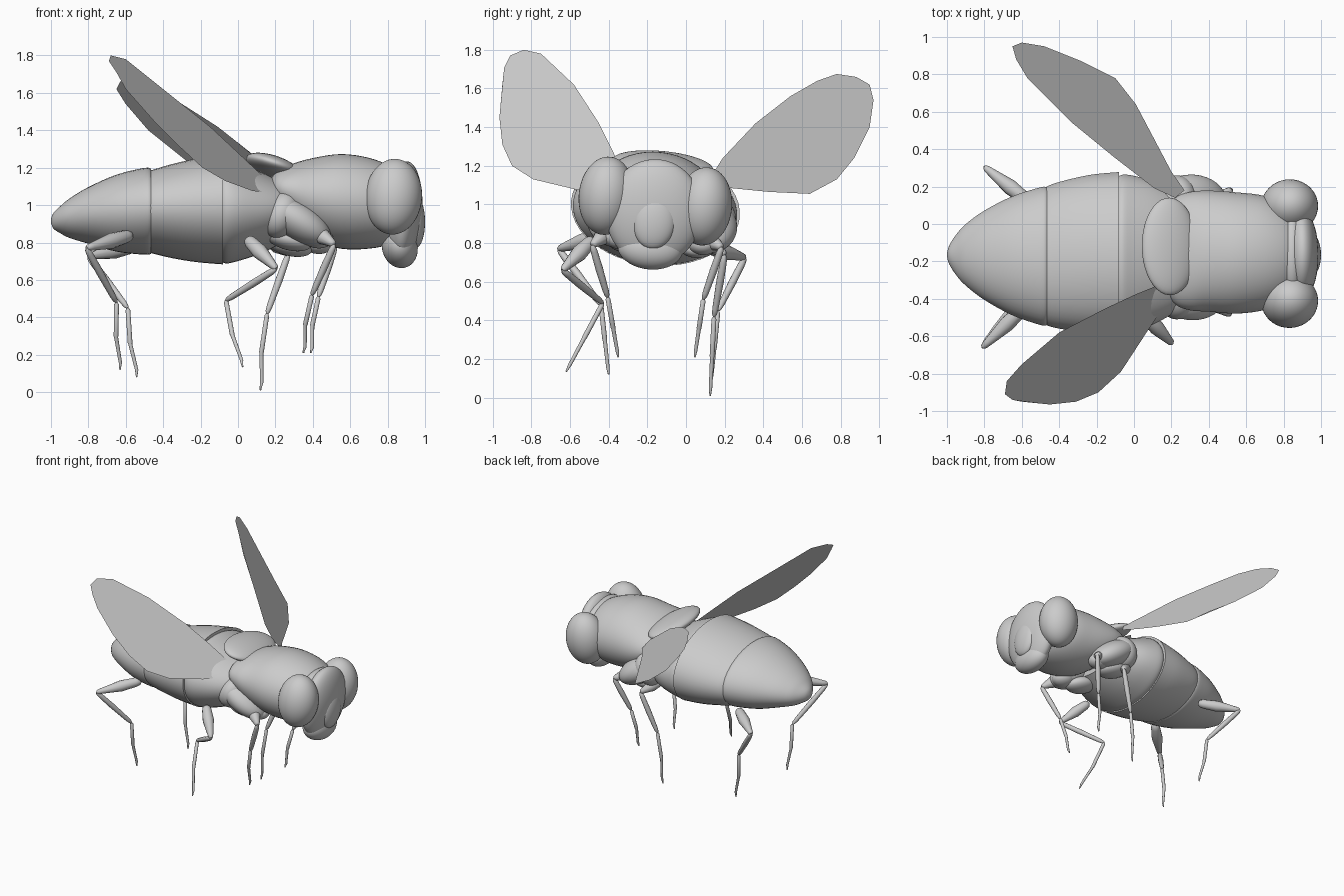
import bpy, bmesh, math
from mathutils import Vector, Euler

if "Cube" in bpy.data.objects:
    bpy.data.objects.remove(bpy.data.objects["Cube"])

ROLL = math.radians(-6)   # the whole insect leans slightly


def finish(bm, name, angle=40):
    bmesh.ops.recalc_face_normals(bm, faces=bm.faces)
    me = bpy.data.meshes.new(name)
    bm.to_mesh(me)
    bm.free()
    ob = bpy.data.objects.new(name, me)
    bpy.context.collection.objects.link(ob)
    bpy.ops.object.select_all(action='DESELECT')
    ob.select_set(True)
    bpy.context.view_layer.objects.active = ob
    bpy.ops.object.shade_smooth_by_angle(angle=math.radians(angle))
    return ob


def skin_rings(name, rings):
    """Bridge equal rings of points into a closed body."""
    bm = bmesh.new()
    vr = [[bm.verts.new(p) for p in r] for r in rings]
    n = len(vr[0])
    for a, b in zip(vr, vr[1:]):
        for i in range(n):
            j = (i + 1) % n
            bm.faces.new((a[i], a[j], b[j], b[i]))
    bm.faces.new(vr[0])
    bm.faces.new(vr[-1])
    return finish(bm, name)


def body(name, sections, n=48, sub=4):
    """Loft along x through ellipses (x, cy, cz, ry, rz), eased with Catmull-Rom."""
    s = [Vector(q) for q in sections]
    fine = []
    for k in range(len(s) - 1):
        p0, p1, p2, p3 = s[max(k - 1, 0)], s[k], s[k + 1], s[min(k + 2, len(s) - 1)]
        for m in range(sub):
            t = m / sub
            fine.append(0.5 * (2 * p1 + (p2 - p0) * t + (2 * p0 - 5 * p1 + 4 * p2 - p3) * t * t
                               + (3 * p1 - p0 - 3 * p2 + p3) * t ** 3))
    fine.append(s[-1])
    rings = []
    for x, cy, cz, ry, rz in fine:
        ring = []
        for i in range(n):
            a = 2 * math.pi * i / n
            v = Euler((ROLL, 0, 0)).to_matrix() @ Vector((0, ry * math.cos(a), rz * math.sin(a)))
            ring.append(v + Vector((x, cy, cz)))
        rings.append(ring)
    return skin_rings(name, rings)


def blob(name, loc, radii, rot=(0, 0, 0)):
    bm = bmesh.new()
    bmesh.ops.create_uvsphere(bm, u_segments=40, v_segments=24, radius=1)
    m = Euler([math.radians(r) for r in rot]).to_matrix()
    for v in bm.verts:
        v.co = m @ Vector(c * r for c, r in zip(v.co, radii)) + Vector(loc)
    return finish(bm, name, 60)


def tube(name, pts, radii, n=12):
    pts = [Vector(p) for p in pts]
    rings = []
    for i, (p, r) in enumerate(zip(pts, radii)):
        d = (pts[min(i + 1, len(pts) - 1)] - pts[max(i - 1, 0)]).normalized()
        u = d.cross(Vector((0.3, 1, 0.1))).normalized()
        w = d.cross(u)
        rings.append([p + r * (u * math.cos(2 * math.pi * k / n) + w * math.sin(2 * math.pi * k / n))
                      for k in range(n)])
    return skin_rings(name, rings)


def bone(name, a, b, r0, rm, r1):
    """Rounded, tapered leg segment."""
    a, b = Vector(a), Vector(b)
    ts = (0, .04, .12, .45, .88, .96, 1)
    rs = (r0 * .4, r0 * .8, r0, rm, r1, r1 * .8, r1 * .4)
    return tube(name, [a.lerp(b, t) for t in ts], rs)


# abdomen
body("abdomen_tip", [(-1.0, -.165, .915, .008, .006), (-.988, -.165, .916, .05, .04),
                     (-.95, -.165, .922, .11, .072), (-.9, -.165, .93, .165, .105),
                     (-.8, -.167, .945, .24, .15), (-.65, -.17, .957, .32, .204),
                     (-.5, -.172, .967, .37, .23), (-.465, -.172, .967, .37, .225)])
body("abdomen_middle", [(-.5, -.172, .965, .345, .21), (-.455, -.17, .965, .378, .222),
                        (-.35, -.165, .968, .405, .25), (-.22, -.16, .972, .427, .275),
                        (-.08, -.158, .977, .438, .292)])
body("abdomen_front", [(-.1, -.16, .97, .40, .26), (-.065, -.16, .97, .425, .28),
                       (0, -.16, .965, .42, .262), (.1, -.155, .96, .385, .225),
                       (.2, -.155, .96, .33, .18), (.3, -.155, .97, .25, .13)])

# thorax
body("thorax", [(.165, -.15, 1.07, .08, .03), (.18, -.15, 1.07, .2, .075), (.22, -.145, 1.065, .285, .12),
                (.3, -.145, 1.05, .318, .172), (.4, -.145, 1.03, .325, .22),
                (.55, -.155, 1.02, .325, .252), (.7, -.155, 1.01, .305, .242),
                (.82, -.16, 1.0, .25, .205), (.88, -.16, 1.0, .18, .15)])
blob("scutellum", (.19, -.12, 1.205), (.155, .262, .055), (-6, 18, -2))

# side plates and leg bases
for tag, y, z, s in (("left", -.37, .91, -1), ("right", .12, .88, 1)):
    blob(f"{tag}_side_plate", (.31, y, z + .01), (.21, .145, .10), (-6, 32, 0))
    blob(f"{tag}_rear_plate", (.23, y + s * .01, z + .04), (.10, .13, .13), (-6, 25, 0))
    blob(f"{tag}_middle_leg_base", (.27, y - s * .06, z - .09), (.13, .1, .06), (0, 15, 0))
    blob(f"{tag}_front_leg_base", (.42, y - s * .03, z - .08), (.09, .08, .06), (0, 10, 0))

# head
blob("left_eye", (.832, -.412, 1.045), (.152, .143, .203), (-6, 4, 0))
blob("right_eye", (.832, .095, .99), (.152, .143, .203), (-6, 4, 0))
blob("face", (.885, -.165, .96), (.10, .25, .275), (-6, 4, 0))
blob("mouth", (.865, -.185, .775), (.095, .17, .112), (-6, -15, 0))
blob("face_ridge", (.95, -.165, .91), (.05, .11, .14), (-6, 0, 0))
blob("crown", (.845, -.16, 1.08), (.075, .22, .13), (-6, 0, 0))

# wings: thin flat sheets
wings = {
    "left_wing": [(.25, -.31, 1.06), (.08, -.56, 1.075), (-.07, -.79, 1.13), (-.19, -.9, 1.2),
                  (-.31, -.95, 1.31), (-.45, -.965, 1.45), (-.6, -.95, 1.62), (-.65, -.94, 1.71),
                  (-.69, -.91, 1.77), (-.68, -.84, 1.8), (-.6, -.75, 1.78), (-.4, -.58, 1.62),
                  (-.15, -.45, 1.42), (0, -.38, 1.28), (.17, -.31, 1.12)],
    "right_wing": [(.27, .18, 1.09), (.2, .28, 1.08), (.12, .43, 1.065), (.01, .64, 1.055),
                   (-.1, .78, 1.13), (-.28, .87, 1.24), (-.48, .95, 1.4), (-.6, .97, 1.54),
                   (-.65, .95, 1.62), (-.63, .88, 1.66), (-.57, .78, 1.675), (-.47, .68, 1.64),
                   (-.33, .54, 1.56), (-.11, .36, 1.42), (.11, .19, 1.24), (.22, .14, 1.16)],
}
for name, pts in wings.items():
    bm = bmesh.new()
    bm.faces.new([bm.verts.new(p) for p in pts])
    finish(bm, name)

# legs: hip, knee, ankle, toe
legs = {
    "left_hind_leg": ((-.57, -.43, .84), (-.81, -.66, .77), (-.65, -.44, .48), (-.63, -.4, .12)),
    "right_hind_leg": ((-.55, .11, .78), (-.8, .305, .725), (-.59, .165, .45), (-.54, .13, .08)),
    "left_middle_leg": ((.05, -.48, .82), (.205, -.64, .66), (-.065, -.43, .49), (.025, -.62, .135)),
    "right_middle_leg": ((.16, .1, .82), (.27, .2, .74), (.155, .145, .42), (.12, .125, .01)),
    "left_front_leg": ((.41, -.40, .86), (.515, -.485, .79), (.395, -.405, .52), (.35, -.35, .21)),
    "right_front_leg": ((.42, .1, .82), (.52, .185, .78), (.43, .09, .51), (.39, .045, .21)),
}
for name, (hip, knee, ankle, toe) in legs.items():
    bone(f"{name}_thigh", hip, knee, .035, .042, .022)
    bone(f"{name}_shin", knee, ankle, .018, .02, .016)
    a, t = Vector(ankle), Vector(toe)
    kink = Vector((-.012, 0, 0))
    pts = [a, a.lerp(t, .03), a.lerp(t, .5) + kink, a.lerp(t, .52) + kink, a.lerp(t, .9) - kink * .3,
           a.lerp(t, .96), t]
    tube(f"{name}_foot", pts, (.006, .013, .013, .011, .009, .006, .004))
